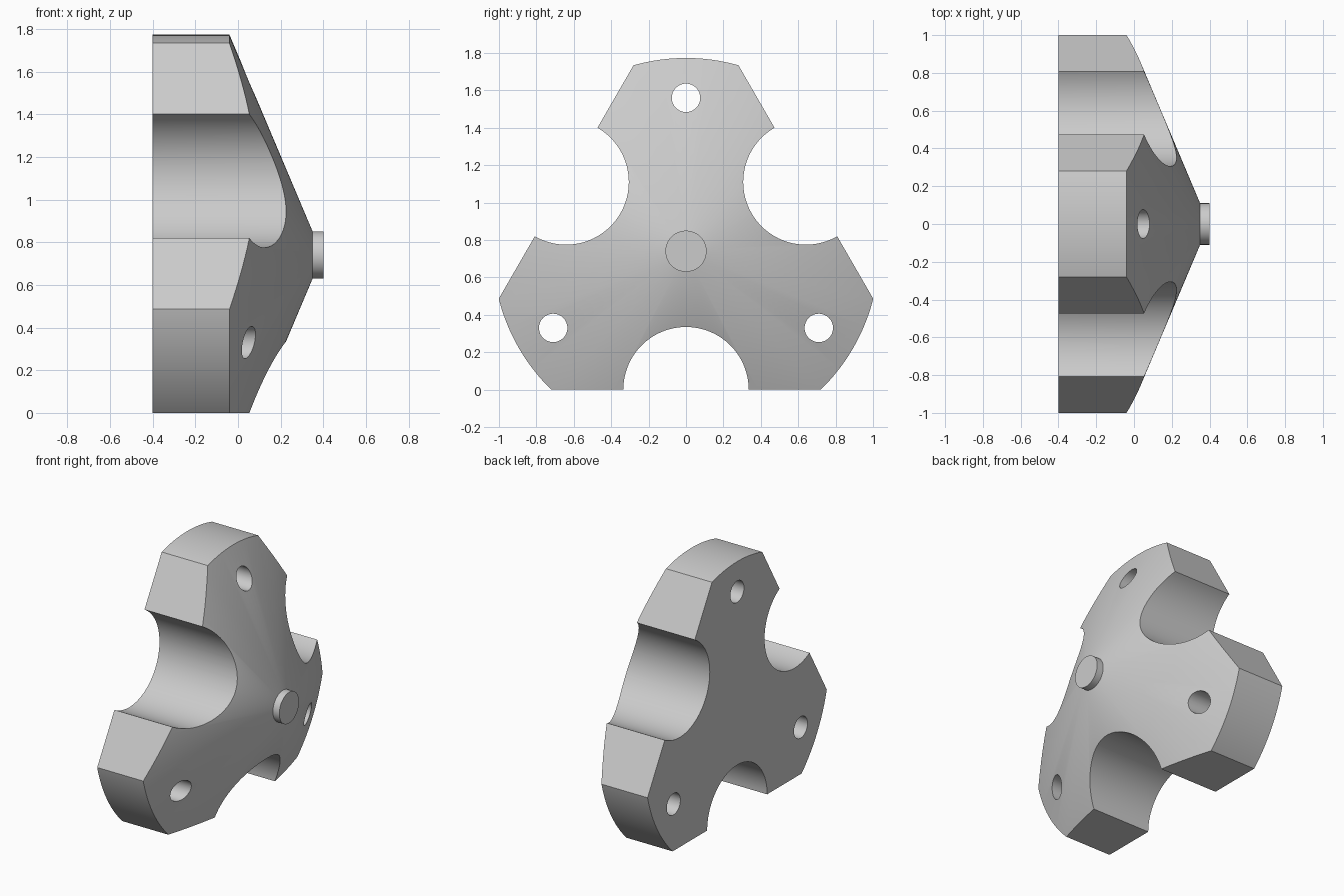
import bpy, bmesh
from math import pi, cos, sin
from mathutils import Matrix, Vector

old = bpy.data.objects.get("Cube")
if old:
    bpy.data.objects.remove(old)

CENTRE = Vector((0, 0, 0.74))
RIM, FLAT, TIP = 1.033, 0.74, 0.11

grey = bpy.data.materials.new("plain grey")
grey.use_nodes = True
GREY = (0.6, 0.6, 0.6, 1)
grey.diffuse_color = GREY
grey.node_tree.nodes["Principled BSDF"].inputs["Base Color"].default_value = GREY


def radial(angle):
    """Unit direction in the YZ plane."""
    return Vector((0, cos(angle), sin(angle)))


def add_drum(bm, x0, x1, r0, r1, at=Vector(), segments=64):
    """Cylinder or cone frustum lying along X."""
    place = Matrix.Translation(at + Vector(((x0 + x1) / 2, 0, 0)))
    bmesh.ops.create_cone(bm, cap_ends=True, segments=segments, radius1=r0,
                          radius2=r1, depth=x1 - x0,
                          matrix=place @ Matrix.Rotation(pi / 2, 4, "Y"))


def make_object(name, bm):
    bmesh.ops.recalc_face_normals(bm, faces=bm.faces)
    mesh = bpy.data.meshes.new(name)
    bm.to_mesh(mesh)
    bm.free()
    mesh.materials.append(grey)
    obj = bpy.data.objects.new(name, mesh)
    bpy.context.collection.objects.link(obj)
    return obj


def select_only(obj):
    bpy.ops.object.select_all(action="DESELECT")
    obj.select_set(True)
    bpy.context.view_layer.objects.active = obj


# Hub body: a straight rim joined to a shallow cone
bm = bmesh.new()
rings = []
for x, r in ((-0.4, RIM), (-0.04, RIM), (0.35, TIP)):
    rings.append(bmesh.ops.create_circle(
        bm, segments=144, radius=r,
        matrix=Matrix.Translation(CENTRE + Vector((x, 0, 0)))
        @ Matrix.Rotation(pi / 2, 4, "Y"))["verts"])
for ring in (rings[0], rings[-1]):
    bm.faces.new(ring)
for low, high in zip(rings, rings[1:]):
    for i in range(len(low)):
        bm.faces.new((low[i - 1], low[i], high[i], high[i - 1]))

# Three flats sliced off the rim
flat_angles = [-pi / 2 + k * 2 * pi / 3 for k in range(3)]
for angle in flat_angles:
    way = radial(angle)
    cut = bmesh.ops.bisect_plane(
        bm, geom=bm.verts[:] + bm.edges[:] + bm.faces[:],
        plane_co=CENTRE + way * FLAT, plane_no=way, clear_outer=True)
    edges = [e for e in cut["geom_cut"] if isinstance(e, bmesh.types.BMEdge)]
    bmesh.ops.contextual_create(bm, geom=edges)
body = make_object("hub_body", bm)

# Round notches in the flats and bolt holes through the arms
bm = bmesh.new()
for angle in flat_angles:
    add_drum(bm, -0.6, 0.6, 0.335, 0.335, CENTRE + radial(angle) * FLAT, 96)
    add_drum(bm, -0.6, 0.6, 0.076, 0.076, CENTRE + radial(angle + pi) * 0.82, 48)
cutter = make_object("notch_and_hole_cutter", bm)
cutter.hide_render = True

boolean = body.modifiers.new("notches_and_holes", "BOOLEAN")
boolean.operation = "DIFFERENCE"
boolean.solver = "EXACT"
boolean.object = cutter
select_only(body)
bpy.ops.object.modifier_apply(modifier=boolean.name)
bpy.data.objects.remove(cutter)

# Small round boss on the tip of the cone
bm = bmesh.new()
add_drum(bm, 0.33, 0.4, TIP, TIP, CENTRE)
boss = make_object("tip_boss", bm)

for obj in (body, boss):
    select_only(obj)
    bpy.ops.object.shade_smooth_by_angle(angle=pi / 7)
